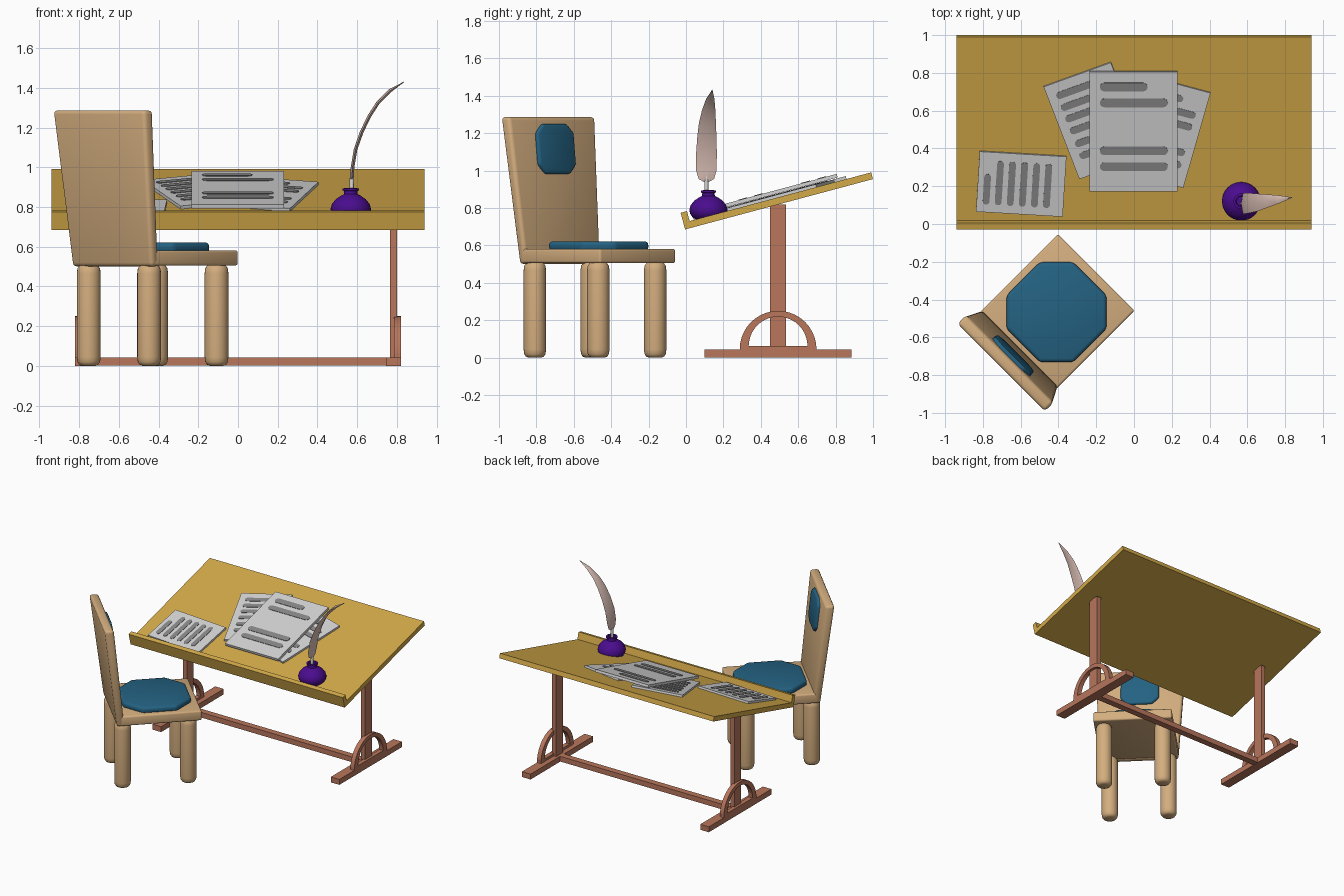
import bpy, bmesh, math
from mathutils import Matrix, Vector

if "Cube" in bpy.data.objects:
    bpy.data.objects.remove(bpy.data.objects["Cube"])

def material(name, r, g, b):
    lin = lambda c: ((c / 255 + 0.055) / 1.055) ** 2.4 if c > 10 else c / 255 / 12.92
    m = bpy.data.materials.new(name)
    m.diffuse_color = (lin(r), lin(g), lin(b), 1)
    m.use_nodes = True
    m.node_tree.nodes["Principled BSDF"].inputs["Base Color"].default_value = m.diffuse_color
    return m

OAK = material("golden oak", 212, 170, 74)
RED = material("red wood", 184, 118, 92)
PALE = material("pale wood", 212, 174, 127)
BLUE = material("blue cushion", 36, 98, 130)
PAPER = material("paper", 212, 212, 212)
LINE = material("grey ink lines", 136, 136, 136)
PURPLE = material("purple glass", 74, 12, 142)
PINK = material("feather pink", 222, 194, 184)
QUILL = material("quill grey", 215, 212, 210)

def finish(name, bm, mat, m=Matrix(), angle=35):
    bmesh.ops.transform(bm, matrix=m, verts=bm.verts)
    bmesh.ops.recalc_face_normals(bm, faces=bm.faces)
    me = bpy.data.meshes.new(name)
    bm.to_mesh(me)
    bm.free()
    me.materials.append(mat)
    for p in me.polygons:
        p.use_smooth = True
    me.set_sharp_from_angle(angle=math.radians(angle))
    ob = bpy.data.objects.new(name, me)
    bpy.context.collection.objects.link(ob)
    return ob

def loft(name, rings, mat, m=Matrix(), bevel=0, segs=3, angle=35):
    """Skin a stack of rings with equal point counts and cap the ends."""
    bm = bmesh.new()
    vs = [[bm.verts.new(p) for p in r] for r in rings]
    n = len(vs[0])
    for a, b in zip(vs, vs[1:]):
        for i in range(n):
            j = (i + 1) % n
            bm.faces.new((a[i], a[j], b[j], b[i]))
    bm.faces.new(vs[0][::-1])
    bm.faces.new(vs[-1])
    if bevel:
        bmesh.ops.bevel(bm, geom=bm.edges[:], offset=bevel, segments=segs,
                        profile=0.5, affect='EDGES', clamp_overlap=True)
    return finish(name, bm, mat, m, angle)

def prism(name, pts, z0, z1, mat, m=Matrix(), bevel=0, angle=35):
    return loft(name, [[(x, y, z) for x, y in pts] for z in (z0, z1)], mat, m, bevel, 3, angle)

def rect(x0, x1, y0, y1):
    return [(x0, y0), (x1, y0), (x1, y1), (x0, y1)]

def box(name, x, y, z, mat, m=Matrix(), bevel=0):
    return prism(name, rect(*x, *y), *z, mat, m, bevel)

def octagon(hx, hy, c):
    return [(hx, -hy + c), (hx, hy - c), (hx - c, hy), (-hx + c, hy),
            (-hx, hy - c), (-hx, -hy + c), (-hx + c, -hy), (hx - c, -hy)]

def arc(cx, cy, r, a0, a1, n):
    return [(cx + r * math.cos(math.radians(a0 + (a1 - a0) * i / n)),
             cy + r * math.sin(math.radians(a0 + (a1 - a0) * i / n))) for i in range(n + 1)]

# Slanted desk top with a front lip
DESK = Matrix.Translation((0, 0, 0.725)) @ Matrix.Rotation(math.radians(15), 4, 'X')
box("desk_top", (-0.94, 0.94), (-0.015, 1.025), (-0.037, 0), OAK, DESK)
box("desk_lip", (-0.94, 0.94), (-0.015, 0.02), (-0.037, 0.055), OAK, DESK)

# Trestle: foot, post and arch on each side, joined by a stretcher
SIDE = Matrix(((0, 0, 1, 0), (1, 0, 0, 0), (0, 1, 0, 0), (0, 0, 0, 1)))
arch = arc(0.4925, 0.045, 0.205, 0, 180, 20)
arch += [(0.335, 0.045), (0.335, 0.062)]
arch += arc(0.4925, 0.062, 0.157, 180, 0, 20)[1:] + [(0.6495, 0.045)]
for s, label in ((-1, "left"), (1, "right")):
    span = lambda a, b: tuple(sorted((s * a, s * b)))
    box(label + "_foot", span(0.745, 0.82), (0.10, 0.885), (0, 0.043), RED)
    box(label + "_post", span(0.765, 0.80), (0.45, 0.535), (0.03, 0.82), RED)
    prism(label + "_arch", arch, *span(0.785, 0.82), RED, SIDE)
    box(label + "_arch_base", span(0.785, 0.82), (0.288, 0.697), (0.04, 0.062), RED)
box("stretcher", (-0.75, 0.75), (0.465, 0.515), (0.002, 0.043), RED)

# Papers with rounded text bars; lines are (x0, x1, y) in paper space
def paper(name, cx, cy, w, h, rot, base, thick, lines, bar, vertical=False):
    m = DESK @ Matrix.Translation((cx, cy / 0.966 + 0.005, base)) @ Matrix.Rotation(math.radians(rot), 4, 'Z')
    box(name, (-w / 2, w / 2), (-h / 2, h / 2), (0, thick), PAPER, m)
    for i, (a, b, y) in enumerate(lines):
        r = bar / 2
        pts = arc(b - r, y, r, -90, 90, 8) + arc(a + r, y, r, 90, 270, 8)
        if vertical:
            pts = [(-v, u) for u, v in pts]
        prism(f"{name}_line_{i + 1}", pts, thick - 0.002, thick + 0.003, LINE, m)

heights = (0.197, 0.127, 0.06, -0.01, -0.085, -0.155)
rows = [(-0.145, 0.06 if i == 0 else 0.147, y) for i, y in enumerate(heights)]
paper("left_page", -0.206, 0.545, 0.38, 0.54, 20.5, 0, 0.016, rows, 0.038)
paper("right_page", 0.15, 0.49, 0.38, 0.54, -15.5, 0, 0.0155, rows[:3] + rows[4:], 0.038)
paper("top_page", -0.002, 0.495, 0.465, 0.655, 0, 0.02, 0.02,
      [(a * 1.23, b * 1.23, y * 1.24) for a, b, y in rows[:2] + rows[4:]], 0.047)
paper("note_page", -0.597, 0.21, 0.46, 0.33, -3.5, 0, 0.016,
      [(-0.122, 0.045 if i == 0 else 0.12, 0.18 - 0.064 * i) for i in range(6)], 0.036, True)

# Ink pot, turned from a profile
profile = [(0.055, 0.735), (0.083, 0.747), (0.098, 0.77), (0.102, 0.79), (0.095, 0.815),
           (0.075, 0.84), (0.05, 0.857), (0.034, 0.865), (0.033, 0.88), (0.041, 0.884),
           (0.041, 0.894), (0.028, 0.895), (0.026, 0.87)]
def ring(r, z, n=32):
    return [(r * math.cos(2 * math.pi * i / n), r * math.sin(2 * math.pi * i / n), z) for i in range(n)]
loft("ink_pot", [ring(r, z) for r, z in profile], PURPLE, Matrix.Translation((0.568, 0.12, 0)))

# Feather: x, z, left edge and right edge
vane = [(0.573, 0.94, 0.095, 0.122), (0.574, 0.955, 0.068, 0.15), (0.577, 1.0, 0.054, 0.163),
        (0.592, 1.09, 0.054, 0.165), (0.622, 1.175, 0.06, 0.163), (0.66, 1.255, 0.069, 0.16),
        (0.705, 1.325, 0.086, 0.157), (0.765, 1.385, 0.108, 0.152), (0.835, 1.43, 0.138, 0.142)]
def tangent(pts, i):
    a, b = pts[max(i - 1, 0)], pts[min(i + 1, len(pts) - 1)]
    return Vector((b[0] - a[0], 0, b[1] - a[1])).normalized()
feather, shaft = [], []
for i, (x, z, yl, yr) in enumerate(vane):
    t = tangent(vane, i)
    n = Vector((t.z, 0, -t.x))
    mid = 0.109 + 0.031 * (i / 8) ** 1.5
    c = Vector((x, mid, z))
    d = min(0.009, (yr - yl) * 0.3)
    feather.append([(x, yl, z), c + n * d, (x, yr, z), c - n * d])
    shaft.append((x, z, mid, 0.011 - 0.008 * i / 8))
shaft.insert(0, (0.572, 0.85, 0.109, 0.011))
tube = []
for i, (x, z, y, r) in enumerate(shaft):
    t = tangent(shaft, i)
    n = Vector((t.z, 0, -t.x))
    tube.append([Vector((x, y, z)) + n * r * math.cos(a) + Vector((0, r * math.sin(a), 0))
                 for a in [k * math.pi / 4 for k in range(8)]])
loft("feather_vane", feather, PINK, angle=50)
loft("feather_shaft", tube, QUILL, angle=60)

# Chair, turned 45 degrees: local +x is the way it faces
CHAIR = Matrix.Rotation(math.radians(45), 4, 'Z') @ Matrix.Translation((0, -0.04, 0))
box("seat", (-0.92, -0.322), (-0.287, 0.287), (0.505, 0.582), PALE, CHAIR, 0.012)
back = [[(x, y, z) for x, y in rect(x0, x1, -w, w)]
        for x0, x1, w, z in ((-0.94, -0.885, 0.285, 0.5), (-1.037, -0.97, 0.328, 1.287))]
loft("backrest", back, PALE, CHAIR, 0.02)
for x, where in ((-0.408, "front"), (-0.888, "back")):
    for y, side in ((-0.215, "right"), (0.215, "left")):
        legs = [ring(r, z, 24) for r, z in
                ((0.035, 0), (0.048, 0.006), (0.057, 0.02), (0.06, 0.045),
                 (0.06, 0.465), (0.057, 0.49), (0.048, 0.504), (0.035, 0.51))]
        loft(f"{where}_{side}_leg", legs, PALE, CHAIR @ Matrix.Translation((x, y, 0)), angle=60)

# Padded cushions
prism("seat_cushion", octagon(0.25, 0.25, 0.125), 0.57, 0.622, BLUE,
      CHAIR @ Matrix.Translation((-0.62, 0, 0)), 0.02, 60)
prism("back_cushion", octagon(0.135, 0.14, 0.05), -0.02, 0.02, BLUE,
      CHAIR @ Matrix.Translation((-0.952, 0, 1.115)) @ Matrix.Rotation(math.radians(83.8), 4, 'Y'), 0.015, 60)
